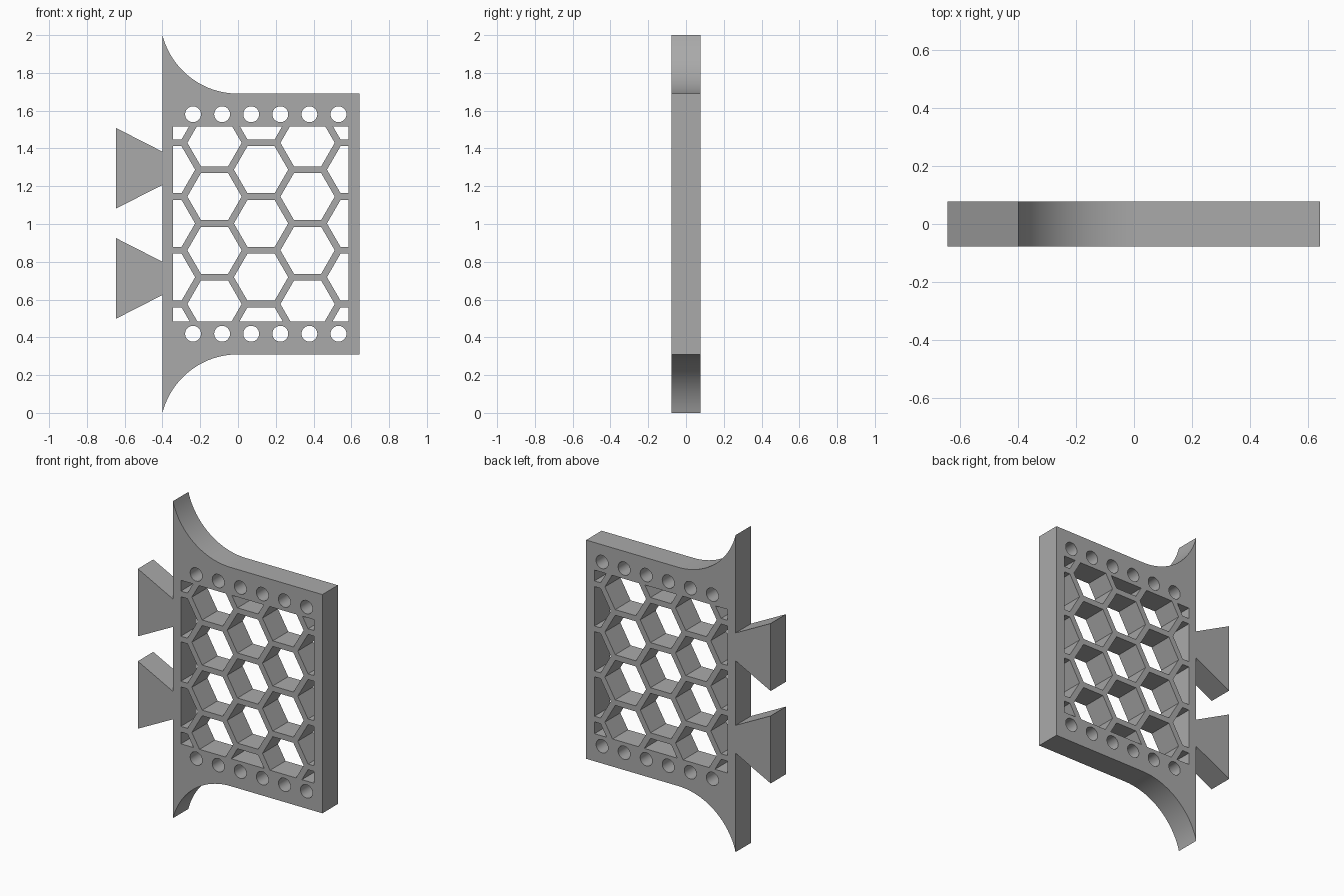
import bpy, bmesh
from math import sin, cos, pi, sqrt, asin, radians
from mathutils import Matrix

if "Cube" in bpy.data.objects:
    bpy.data.objects.remove(bpy.data.objects["Cube"], do_unlink=True)

HALF_DEPTH = 0.077
MID = 1.0                                      # height of the mirror line
LEFT, RIGHT, HALF_H = -0.40, 0.643, 0.69       # plate
WIN = (-0.345, 0.585, MID - 0.516, MID + 0.516)  # honeycomb window

grey = bpy.data.materials.new("plain_grey")
grey.use_nodes = True
colour = (0.4, 0.4, 0.4, 1)
grey.diffuse_color = colour
grey.node_tree.nodes["Principled BSDF"].inputs["Base Color"].default_value = colour


def ring(cx, cz, r, n):
    return [(cx + r * cos(2 * pi * i / n), cz + r * sin(2 * pi * i / n)) for i in range(n)]


def clip(points, axis, limit, sign):
    """Keep the part of a polygon on one side of an axis-aligned line."""
    kept = []
    for p, q in zip(points, points[1:] + points[:1]):
        dp, dq = sign * (p[axis] - limit), sign * (q[axis] - limit)
        if dp >= 0:
            kept.append(p)
        if dp * dq < 0:
            t = dp / (dp - dq)
            kept.append((p[0] + t * (q[0] - p[0]), p[1] + t * (q[1] - p[1])))
    return kept


def slab(name, loops):
    """Extrude an outline with holes to the full depth, standing upright."""
    curve = bpy.data.curves.new(name, "CURVE")
    curve.dimensions = "2D"
    curve.fill_mode = "BOTH"
    curve.extrude = HALF_DEPTH
    for loop in loops:
        spline = curve.splines.new("POLY")
        spline.points.add(len(loop) - 1)
        for point, (x, z) in zip(spline.points, loop):
            point.co = (x, z, 0, 1)
        spline.use_cyclic_u = True
    temp = bpy.data.objects.new(name + "_outline", curve)
    bpy.context.collection.objects.link(temp)
    graph = bpy.context.evaluated_depsgraph_get()
    mesh = bpy.data.meshes.new_from_object(temp.evaluated_get(graph))
    bpy.data.objects.remove(temp, do_unlink=True)
    mesh.transform(Matrix.Rotation(pi / 2, 4, "X"))
    bm = bmesh.new()
    bm.from_mesh(mesh)
    bmesh.ops.remove_doubles(bm, verts=bm.verts, dist=1e-5)
    bmesh.ops.recalc_face_normals(bm, faces=bm.faces)
    bm.to_mesh(mesh)
    bm.free()
    mesh.name = name
    mesh.materials.clear()
    mesh.materials.append(grey)
    obj = bpy.data.objects.new(name, mesh)
    bpy.context.collection.objects.link(obj)
    bpy.ops.object.select_all(action="DESELECT")
    obj.select_set(True)
    bpy.context.view_layer.objects.active = obj
    bpy.ops.object.shade_smooth_by_angle(angle=radians(30))
    return obj


# Plate outline: straight right side, concave flares rising to the left tips
rise, run = MID - HALF_H, -LEFT
radius = (run ** 2 + rise ** 2) / (2 * rise)
sweep = asin(run / radius)
STEPS = 20
flare = [(-radius * sin(sweep * i / STEPS),
          HALF_H + radius * (1 - cos(sweep * i / STEPS))) for i in range(STEPS + 1)]
upper = [(RIGHT, HALF_H)] + flare
outline = [(x, MID + h) for x, h in upper] + [(x, MID - h) for x, h in reversed(upper)]

# Honeycomb openings, trimmed to the window
pitch, flat = 0.2845, 0.249
openings = []
for col in range(5):
    cx = 0.122 + (col - 2) * pitch * sqrt(3) / 2
    for row in range(-2, 3):
        cz = MID + 0.003 + (row + 0.5 * (col % 2)) * pitch
        cell = ring(cx, cz, flat / sqrt(3), 6)
        for axis, limit, sign in ((0, WIN[0], 1), (0, WIN[1], -1),
                                  (1, WIN[2], 1), (1, WIN[3], -1)):
            cell = clip(cell, axis, limit, sign)
        if len(cell) > 2:
            openings.append(cell)

# Rows of round holes above and below the window
holes = [ring(-0.238 + 0.154 * i, MID + side * 0.581, 0.042, 32)
         for i in range(6) for side in (1, -1)]

slab("honeycomb_plate", [outline] + openings + holes)

# Dovetail tabs on the right-hand edge of the model
for name, cz in (("upper_dovetail", 1.295), ("lower_dovetail", 0.712)):
    slab(name, [[(LEFT, cz - 0.088), (LEFT, cz + 0.088),
                 (-0.645, cz + 0.213), (-0.645, cz - 0.213)]])
